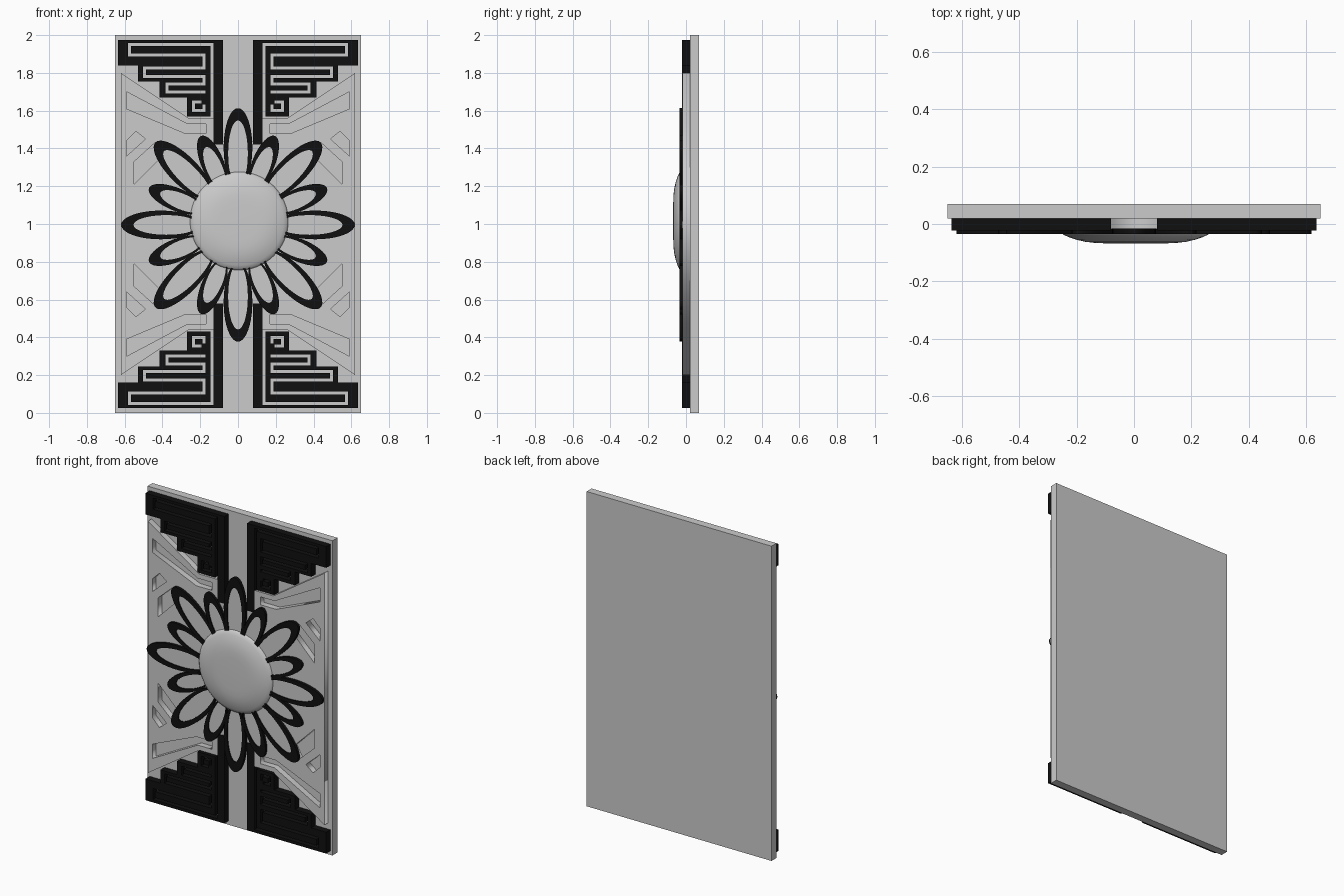
import bpy, bmesh, math

if "Cube" in bpy.data.objects:
    bpy.data.objects.remove(bpy.data.objects["Cube"], do_unlink=True)


def material(name, value):
    m = bpy.data.materials.new(name)
    m.use_nodes = True
    colour = (value, value, value, 1)
    m.diffuse_color = colour
    m.node_tree.nodes["Principled BSDF"].inputs["Base Color"].default_value = colour
    return m


GREY = material("light grey", 0.6)
BLACK = material("black", 0.005)
FLOWER_Z = 0.995


def mesh_object(name, bm, mat):
    bmesh.ops.recalc_face_normals(bm, faces=bm.faces)
    me = bpy.data.meshes.new(name)
    bm.to_mesh(me)
    bm.free()
    me.materials.append(mat)
    ob = bpy.data.objects.new(name, me)
    bpy.context.collection.objects.link(ob)
    return ob


def cutout(name, loops, front, back, mat):
    """Flat sheet in the xz plane; inner loops become holes."""
    cu = bpy.data.curves.new(name, 'CURVE')
    cu.dimensions = '2D'
    cu.fill_mode = 'BOTH'
    cu.extrude = (back - front) / 2
    for loop in loops:
        sp = cu.splines.new('POLY')
        sp.points.add(len(loop) - 1)
        for p, (x, z) in zip(sp.points, loop):
            p.co = (x, z, 0, 1)
        sp.use_cyclic_u = True
    cu.materials.append(mat)
    ob = bpy.data.objects.new(name, cu)
    bpy.context.collection.objects.link(ob)
    ob.rotation_euler.x = math.pi / 2
    ob.location.y = (front + back) / 2
    bpy.ops.object.select_all(action='DESELECT')
    ob.select_set(True)
    bpy.context.view_layer.objects.active = ob
    bpy.ops.object.convert(target='MESH')


def flip(points, sx, sz):
    return [(x * sx, 1 + (z - 1) * sz) for x, z in points]


QUARTERS = [(1, 1), (-1, 1), (1, -1), (-1, -1)]

# Back panel
bm = bmesh.new()
bmesh.ops.create_cube(bm, size=1)
for v in bm.verts:
    v.co = (v.co.x * 1.3, 0.045 + v.co.y * 0.05, 1 + v.co.z * 2)
mesh_object("back_panel", bm, GREY)

# Pierced sheet with slanted slots
edge = [(0.1, 1.44), (0.1, 1.56), (0.26, 1.56), (0.62, 1.8)]
outline = (edge + flip(edge, 1, -1)[::-1]
           + flip(edge, -1, -1) + flip(edge, -1, 1)[::-1])
slots = [
    [(0.17, 1.53), (0.27, 1.53), (0.59, 1.70), (0.59, 1.61), (0.28, 1.48), (0.17, 1.48)],
    [(0.54, 1.49), (0.59, 1.44), (0.59, 1.36), (0.49, 1.45)],
    [(0.55, 1.21), (0.55, 1.33), (0.44, 1.43), (0.40, 1.36)],
]
holes = [flip(s, sx, sz) for s in slots for sx, sz in QUARTERS]
cutout("pierced_sheet", [outline] + holes, -0.018, 0.022, GREY)

# Stepped corner fretwork: solid steps minus a meandering channel
steps = [(0.08, 0.13, 1.42, 1.975), (0.08, 0.635, 1.84, 1.975),
         (0.13, 0.53, 1.755, 1.84), (0.13, 0.415, 1.67, 1.755),
         (0.145, 0.27, 1.57, 1.67)]
meander = [(0.138, 1.55), (0.138, 1.95), (0.575, 1.95), (0.575, 1.895),
           (0.18, 1.895), (0.18, 1.825), (0.495, 1.825), (0.495, 1.78),
           (0.18, 1.78), (0.18, 1.742), (0.375, 1.742), (0.375, 1.70), (0.18, 1.70)]
hook = [(0.2, 1.645), (0.235, 1.645), (0.235, 1.6), (0.18, 1.6), (0.18, 1.625)]


def channel_rects(path, half=0.008):
    for (ax, az), (bx, bz) in zip(path, path[1:]):
        yield (min(ax, bx) - half, max(ax, bx) + half,
               min(az, bz) - half, max(az, bz) + half)


def inside(x, z, rects):
    return any(a < x < b and c < z < d for a, b, c, d in rects)


def fretwork(name, sx, sz):
    gaps = list(channel_rects(meander)) + list(channel_rects(hook))
    xs = sorted({round(v, 4) for r in steps + gaps for v in r[:2]})
    zs = sorted({round(v, 4) for r in steps + gaps for v in r[2:]})
    bm = bmesh.new()
    verts = {}

    def vert(x, z):
        if (x, z) not in verts:
            verts[x, z] = bm.verts.new((x * sx, -0.022, 1 + (z - 1) * sz))
        return verts[x, z]

    for a, b in zip(xs, xs[1:]):
        for c, d in zip(zs, zs[1:]):
            mx, mz = (a + b) / 2, (c + d) / 2
            if inside(mx, mz, steps) and not inside(mx, mz, gaps):
                bm.faces.new([vert(a, c), vert(b, c), vert(b, d), vert(a, d)])
    ext = bmesh.ops.extrude_face_region(bm, geom=bm.faces[:], use_keep_orig=True)
    for v in ext["geom"]:
        if isinstance(v, bmesh.types.BMVert):
            v.co.y = 0.022
    mesh_object(name, bm, BLACK)


for sx, sz in QUARTERS:
    side = "left" if sx > 0 else "right"
    level = "upper" if sz > 0 else "lower"
    fretwork(f"{level}_{side}_fretwork", sx, sz)


# Flower petals: black crescent rims around grey centres
def oval(start, tip, half_width, angle, n=40):
    pts = []
    for i in range(n):
        t = 2 * math.pi * i / n
        r = (start + tip) / 2 + (tip - start) / 2 * math.cos(t)
        w = half_width * math.sin(t)
        pts.append((r * math.sin(angle) + w * math.cos(angle),
                    FLOWER_Z + r * math.cos(angle) - w * math.sin(angle)))
    return pts


for i in range(16):
    angle = i * math.pi / 8
    if i % 2 == 0:
        size, tip, rim_w, core_w = "long", 0.618, 0.076, 0.052
    else:
        size, tip, rim_w, core_w = "short", 0.51, 0.06, 0.042
    core_tip = tip - 0.065
    rim = oval(0.2, tip, rim_w, angle)
    core = oval(0.205, core_tip, core_w, angle)
    cutout(f"{size}_petal_rim_{i}", [rim, core], -0.035, -0.015, BLACK)
    cutout(f"{size}_petal_core_{i}", [core], -0.028, -0.015, GREY)

# Flower centre: flattened dome
profile = [(0, -0.068), (0.1, -0.0675), (0.14, -0.066), (0.175, -0.062),
           (0.205, -0.055), (0.235, -0.045), (0.252, -0.037), (0.26, -0.028), (0.26, -0.015)]
bm = bmesh.new()
pv = [bm.verts.new((r, y, 0)) for r, y in profile]
pe = [bm.edges.new(pair) for pair in zip(pv, pv[1:])]
bmesh.ops.spin(bm, geom=pv + pe, cent=(0, 0, 0), axis=(0, 1, 0),
               angle=2 * math.pi, steps=64, use_duplicate=False)
bmesh.ops.remove_doubles(bm, verts=bm.verts, dist=0.0001)
dome = mesh_object("flower_centre", bm, GREY)
dome.location = (0.006, 0, 1.016)
bpy.ops.object.select_all(action='DESELECT')
dome.select_set(True)
bpy.context.view_layer.objects.active = dome
bpy.ops.object.shade_smooth_by_angle(angle=math.radians(50))
